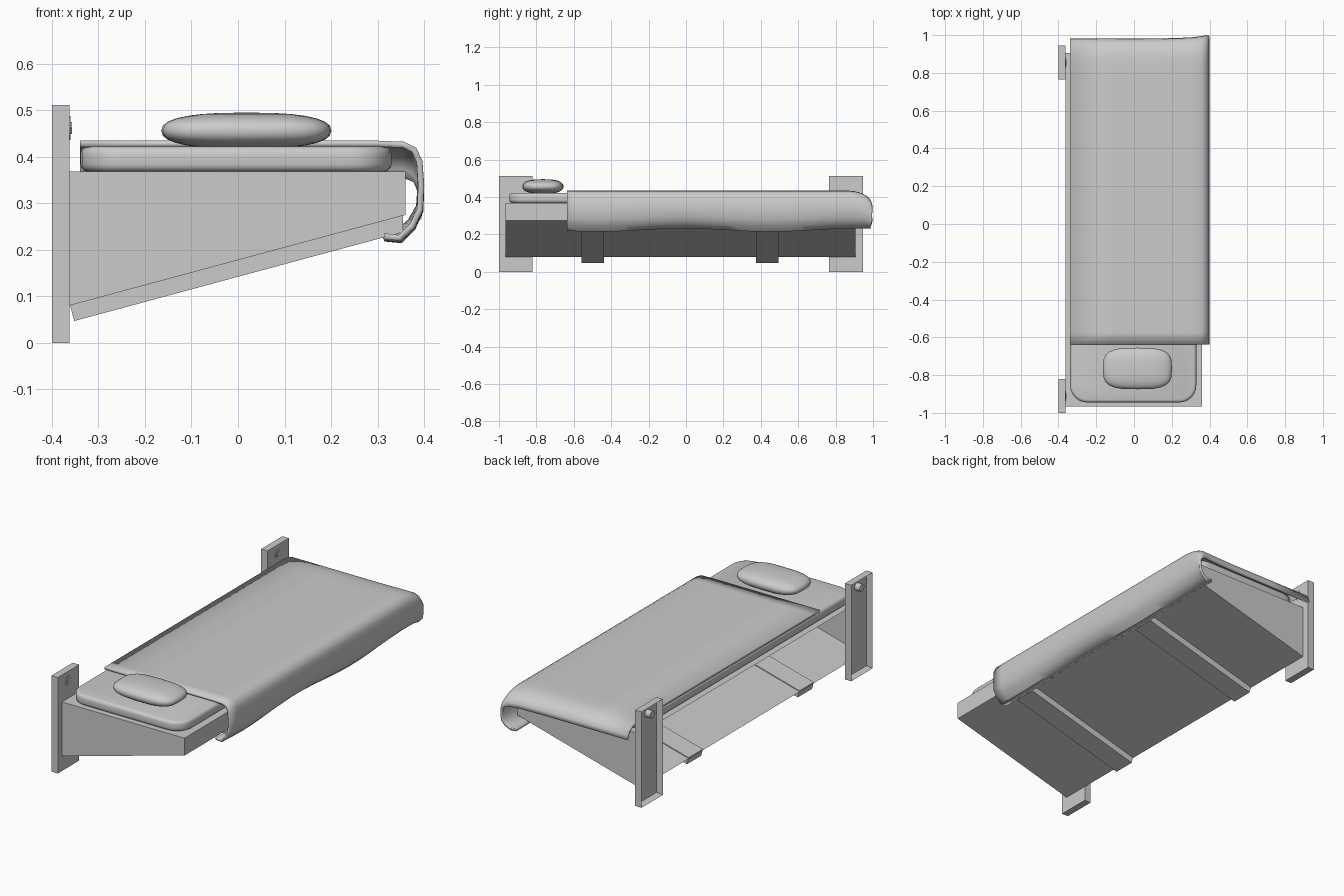
import bpy, bmesh, math
from mathutils import Vector, Matrix

if "Cube" in bpy.data.objects:
    bpy.data.objects.remove(bpy.data.objects["Cube"])

grey = bpy.data.materials.new("plain grey")
grey.use_nodes = True
grey.diffuse_color = (0.6, 0.6, 0.6, 1)
grey.node_tree.nodes["Principled BSDF"].inputs["Base Color"].default_value = (0.6, 0.6, 0.6, 1)


def finish(name, bm, smooth=None):
    bmesh.ops.recalc_face_normals(bm, faces=bm.faces)
    mesh = bpy.data.meshes.new(name)
    bm.to_mesh(mesh)
    bm.free()
    mesh.materials.append(grey)
    obj = bpy.data.objects.new(name, mesh)
    bpy.context.collection.objects.link(obj)
    if smooth:
        bpy.ops.object.select_all(action='DESELECT')
        obj.select_set(True)
        bpy.context.view_layer.objects.active = obj
        bpy.ops.object.shade_smooth_by_angle(angle=math.radians(smooth))
    return obj


def extrude_y(outline, y0, y1):
    """Closed prism from an (x, z) outline."""
    bm = bmesh.new()
    face = bm.faces.new([bm.verts.new((x, y0, z)) for x, z in outline])
    new = bmesh.ops.extrude_face_region(bm, geom=[face])["geom"]
    bmesh.ops.translate(bm, vec=(0, y1 - y0, 0),
                        verts=[v for v in new if isinstance(v, bmesh.types.BMVert)])
    if not face.is_valid or len(bm.faces) < len(outline) + 2:
        bm.faces.new([v for v in bm.verts if abs(v.co.y - y0) < 1e-6])
    return bm


def box(x0, x1, y0, y1, z0, z1):
    return extrude_y([(x0, z0), (x1, z0), (x1, z1), (x0, z1)], y0, y1)


# Wedge-shaped bed base, open towards the wall
bm = extrude_y([(-0.363, 0.08), (0.36, 0.275), (0.36, 0.368), (-0.363, 0.368)], -0.965, 0.905)
wall_side = [f for f in bm.faces if f.calc_center_median().x < -0.36]
bmesh.ops.delete(bm, geom=wall_side, context='FACES_ONLY')
finish("bed_base", bm)

# Straps under the sloping bottom
for side, y in (("head", -0.498), ("foot", 0.435)):
    finish(side + "_strap", extrude_y(
        [(-0.362, 0.085), (0.355, 0.278), (0.355, 0.238), (-0.352, 0.047)], y - 0.06, y + 0.06))

# Wall brackets: shallow trays open at the back, each with a bolt
for side, y in (("head", -0.91), ("foot", 0.855)):
    bm = box(-0.4, -0.362, y - 0.09, y + 0.09, 0, 0.511)
    back = [f for f in bm.faces if f.calc_center_median().x < -0.399]
    bmesh.ops.recalc_face_normals(bm, faces=bm.faces)
    bmesh.ops.inset_region(bm, faces=back, thickness=0.014)
    bmesh.ops.translate(bm, vec=(0.03, 0, 0), verts=back[0].verts[:])
    finish(side + "_bracket", bm)
    for part, x0, x1, r, sides in (("washer", -0.364, -0.36, 0.026, 20),
                                   ("bolt_head", -0.362, -0.357, 0.015, 6),
                                   ("bolt_shaft", -0.4, -0.365, 0.02, 16)):
        bm = bmesh.new()
        bmesh.ops.create_cone(
            bm, cap_ends=True, segments=sides, radius1=r, radius2=r, depth=x1 - x0,
            matrix=Matrix.Translation(((x0 + x1) / 2, y, 0.462)) @ Matrix.Rotation(math.pi / 2, 4, 'Y'))
        finish(side + "_" + part, bm, 40)

# Mattress with rounded corners and soft rims
bm = box(-0.338, 0.33, -0.945, 0.89, 0.368, 0.422)
corners = [e for e in bm.edges if abs(e.verts[0].co.z - e.verts[1].co.z) > 0.01]
bmesh.ops.bevel(bm, geom=corners, offset=0.09, segments=6, affect='EDGES', profile=0.5)
rims = [e for e in bm.edges if abs(e.verts[0].co.z - e.verts[1].co.z) < 0.001]
bmesh.ops.bevel(bm, geom=rims, offset=0.016, segments=3, affect='EDGES', profile=0.5)
finish("mattress", bm, 50)

# Pillow: rounded block from a sphere with squared-off curvature
bm = bmesh.new()
bmesh.ops.create_uvsphere(bm, u_segments=24, v_segments=14, radius=1)
power = lambda t, p: math.copysign(abs(t) ** p, t)
for v in bm.verts:
    x, y, z = v.co
    flat = math.hypot(x, y) or 1
    ring = flat ** 0.75
    v.co = (0.018 + 0.183 * ring * power(x / flat, 0.6),
            -0.765 + 0.11 * ring * power(y / flat, 0.6),
            0.456 + 0.039 * power(z, 0.85))
finish("pillow", bm, 60)

# Blanket: section swept along the bed, hanging over the open side and the foot
section = [(-0.34, 0.428), (-0.1, 0.428), (0.15, 0.428), (0.3, 0.428), (0.355, 0.426),
           (0.378, 0.415), (0.39, 0.39), (0.393, 0.34), (0.39, 0.29), (0.372, 0.256),
           (0.345, 0.232)]
rows = [-0.637 + 1.5 * i / 24 for i in range(25)] + [0.9, 0.935, 0.96, 0.972, 0.976]
foot_drop = {0.9: 0.004, 0.935: 0.014, 0.96: 0.03, 0.972: 0.05, 0.976: 0.07}
bm = bmesh.new()
grid = []
for y in rows:
    line = []
    for x, z in section:
        side = min(max((x - 0.2) / 0.19, 0), 1)
        hang = min(max((0.42 - z) / 0.19, 0), 1)
        wave = hang ** 2 * (0.009 * math.cos(2 * math.pi * (y + 0.47) / 0.92) + 0.003)
        drop = foot_drop.get(y, 0) * (1 - hang)
        shift = 0.018 * side ** 2 * max(0, (y - 0.86) / 0.116)
        line.append(bm.verts.new((x + wave * 0.4, y + shift, z - wave - drop)))
    grid.append(line)
for a, b in zip(grid, grid[1:]):
    for i in range(len(section) - 1):
        bm.faces.new((a[i], a[i + 1], b[i + 1], b[i]))
# Hem tucked inwards along the lower edge
hem = [bm.verts.new(line[-1].co + Vector((-0.034, 0, 0.004))) for line in grid]
for i in range(len(hem) - 1):
    bm.faces.new((grid[i][-1], hem[i], hem[i + 1], grid[i + 1][-1]))
blanket = finish("blanket", bm, 50)
thick = blanket.modifiers.new("thickness", 'SOLIDIFY')
thick.thickness = 0.013
thick.offset = 0
